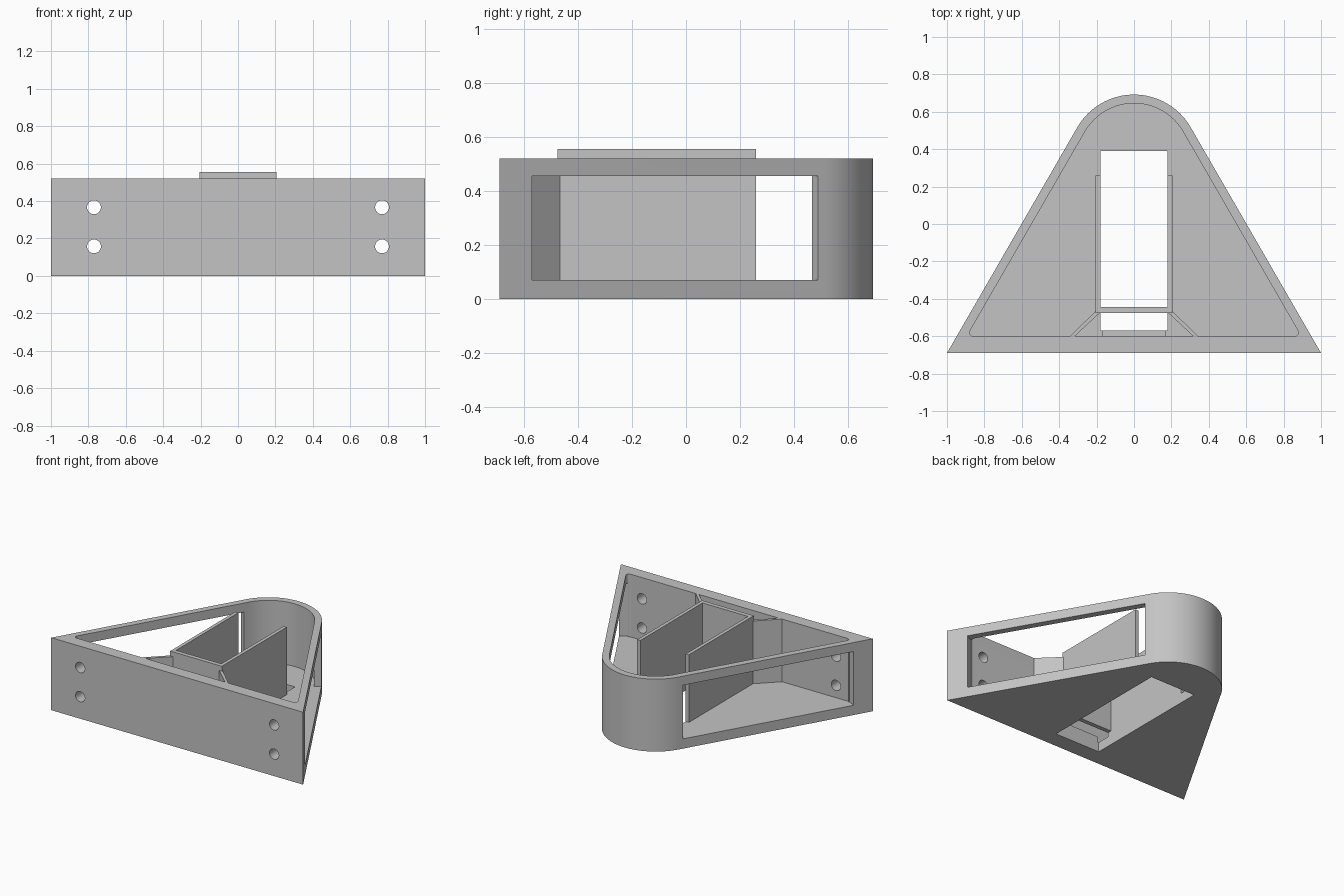
import bpy, bmesh, math
from mathutils import Vector, Matrix

if "Cube" in bpy.data.objects:
    bpy.data.objects.remove(bpy.data.objects["Cube"])

grey = bpy.data.materials.new("plain grey")
grey.use_nodes = True
grey.diffuse_color = (0.55, 0.55, 0.55, 1)
grey.node_tree.nodes["Principled BSDF"].inputs["Base Color"].default_value = grey.diffuse_color

HEIGHT, FLOOR, BASE_Y, APEX_Y = 0.52, 0.07, -0.69, 1.042
WALL = 0.047


def rounded(points, radii, steps=32):
    """Polygon outline with each corner replaced by a tangent arc."""
    out = []
    n = len(points)
    for i, r in enumerate(radii):
        p = Vector(points[i])
        if r == 0:
            out.append(p)
            continue
        a = (Vector(points[i - 1]) - p).normalized()
        b = (Vector(points[(i + 1) % n]) - p).normalized()
        half = a.angle(b) / 2
        centre = p + (a + b).normalized() * r / math.sin(half)
        start = p + a * r / math.tan(half) - centre
        sweep = math.pi - 2 * half
        for k in range(steps + 1):
            out.append(centre + Matrix.Rotation(sweep * k / steps, 2) @ start)
    return out


def prism(name, outline, z0, z1):
    bm = bmesh.new()
    face = bm.faces.new([bm.verts.new((p[0], p[1], z0)) for p in outline])
    ext = bmesh.ops.extrude_face_region(bm, geom=[face])
    top = [v for v in ext["geom"] if isinstance(v, bmesh.types.BMVert)]
    bmesh.ops.translate(bm, verts=top, vec=(0, 0, z1 - z0))
    bmesh.ops.recalc_face_normals(bm, faces=bm.faces)
    mesh = bpy.data.meshes.new(name)
    bm.to_mesh(mesh)
    bm.free()
    mesh.materials.append(grey)
    ob = bpy.data.objects.new(name, mesh)
    bpy.context.collection.objects.link(ob)
    return ob


def box(name, x0, x1, y0, y1, z0, z1):
    return prism(name, [(x0, y0), (x1, y0), (x1, y1), (x0, y1)], z0, z1)


def cut(target, cutter):
    mod = target.modifiers.new("cut", 'BOOLEAN')
    mod.operation, mod.solver, mod.object = 'DIFFERENCE', 'EXACT', cutter
    bpy.context.view_layer.objects.active = target
    bpy.ops.object.modifier_apply(modifier=mod.name)
    bpy.data.objects.remove(cutter)


# Triangular housing with a rounded back, hollowed from above
housing = prism("housing", rounded([(-1, BASE_Y), (1, BASE_Y), (0, APEX_Y)], [0, 0, 0.35]), 0, HEIGHT)
inner_front, inner_apex = -0.6, APEX_Y - 2 * WALL
inner_x = (inner_apex - inner_front) / math.sqrt(3)
pocket = rounded([(-inner_x, inner_front), (inner_x, inner_front), (0, inner_apex)], [0.02, 0.02, 0.35 - WALL])
cut(housing, prism("pocket_cutter", pocket, FLOOR, 1))

# Slot through the floor
cut(housing, box("slot_cutter", -0.18, 0.18, -0.57, 0.39, -0.1, 0.2))

# Side windows, square to the sloping walls, and screw holes in the front wall
for side in (-1, 1):
    along = Vector((-0.5 * side, math.sqrt(3) / 2))
    normal = Vector((math.sqrt(3) / 2 * side, 0.5))
    corner = Vector((side, BASE_Y))
    a, b = corner + along * 0.139, corner + along * 1.362
    outline = [a + normal * 0.05, b + normal * 0.05, b - normal * 0.06, a - normal * 0.06]
    cut(housing, prism("window_cutter", outline, FLOOR, 0.455))
    for z in (0.158, 0.367):
        bpy.ops.mesh.primitive_cylinder_add(vertices=32, radius=0.037, depth=0.3,
                                            location=(0.77 * side, -0.65, z),
                                            rotation=(math.pi / 2, 0, 0))
        hole = bpy.context.object
        hole.data.materials.append(grey)
        cut(housing, hole)

bpy.ops.object.select_all(action='DESELECT')
housing.select_set(True)
bpy.context.view_layer.objects.active = housing
bpy.ops.object.shade_smooth_by_angle(angle=math.radians(25))

# Raised channel around the slot, with diagonal braces to the front wall
for side, label in ((1, "left"), (-1, "right")):
    box(label + "_channel_wall", 0.18 * side, 0.205 * side, -0.476, 0.26, FLOOR - 0.002, 0.555)
    prism(label + "_brace", [(x * side, y) for x, y in
                             ((0.183, -0.475), (0.204, -0.465), (0.344, -0.601), (0.318, -0.601))],
          FLOOR - 0.002, HEIGHT)
box("channel_front_wall", -0.18, 0.18, -0.476, -0.445, 0.1, 0.555)

# Low step between the slot and the front wall
box("front_step", -0.17, 0.17, -0.601, -0.57, FLOOR - 0.002, 0.11)
